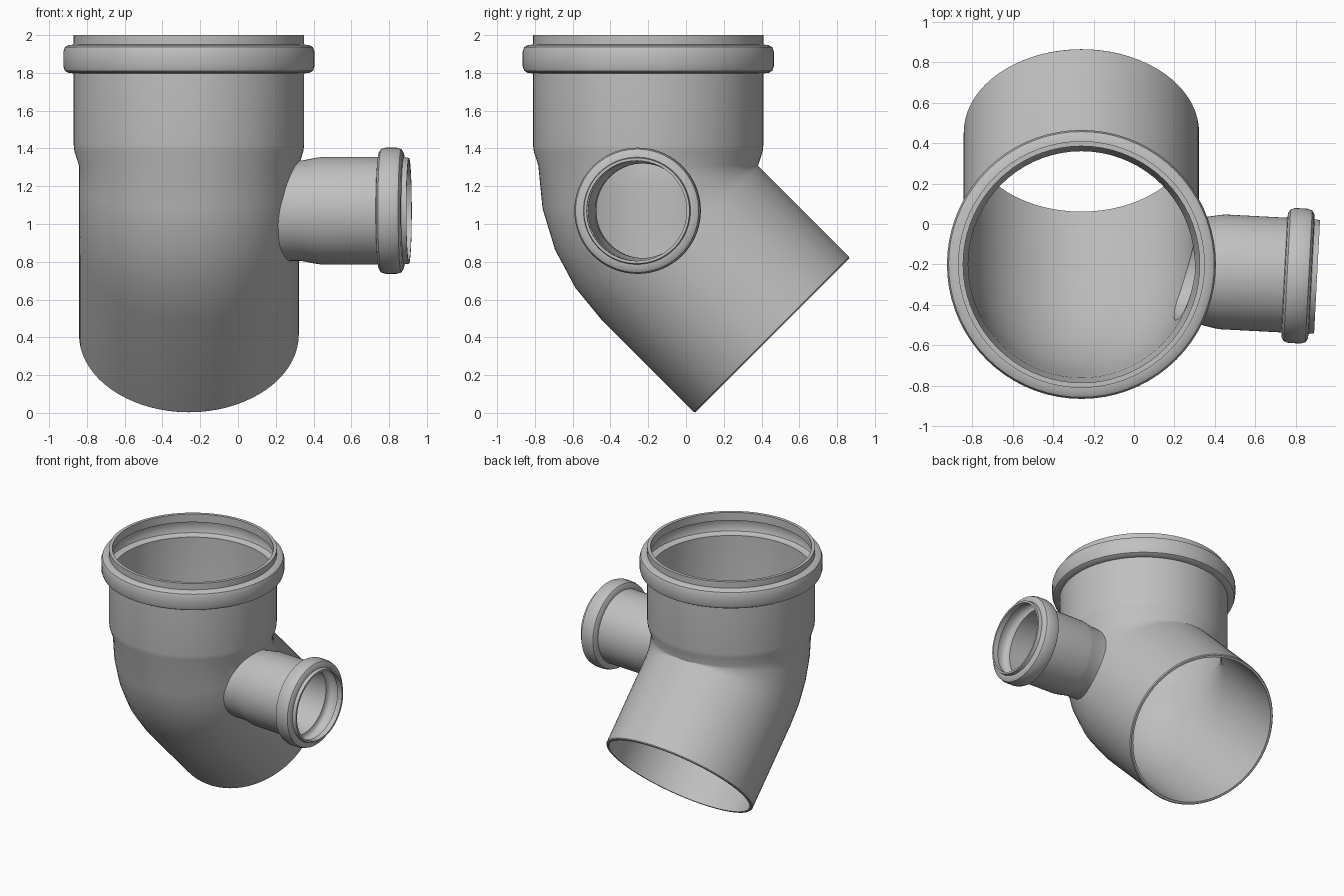
import bpy, bmesh
from math import radians, sin, cos, tau
from mathutils import Matrix, Vector

SIDES = 72
X, Y = -0.26, -0.20            # axis of the upright socket
BEND_R, BEND_Z = 0.585, 1.31   # bend radius and height of its pivot

cube = bpy.data.objects.get("Cube")
if cube:
    bpy.data.objects.remove(cube, do_unlink=True)

grey = bpy.data.materials.new("grey_plastic")
grey.use_nodes = True
colour = (0.53, 0.53, 0.53, 1)
grey.diffuse_color = colour
grey.node_tree.nodes["Principled BSDF"].inputs["Base Color"].default_value = colour


def loft(name, rings):
    """Closed solid through circles given as (matrix, radius)."""
    bm = bmesh.new()
    loops = []
    for m, r in rings:
        loops.append([bm.verts.new(m @ Vector((r * cos(tau * i / SIDES), r * sin(tau * i / SIDES), 0)))
                      for i in range(SIDES)])
    for a, b in zip(loops, loops[1:]):
        for i in range(SIDES):
            j = (i + 1) % SIDES
            bm.faces.new((a[i], a[j], b[j], b[i]))
    bm.faces.new(loops[0])
    bm.faces.new(loops[-1])
    bmesh.ops.recalc_face_normals(bm, faces=bm.faces)
    me = bpy.data.meshes.new(name)
    bm.to_mesh(me)
    bm.free()
    me.materials.append(grey)
    ob = bpy.data.objects.new(name, me)
    bpy.context.collection.objects.link(ob)
    return ob


def bead(r, low, high, out):
    """Rounded collar profile from its high end to its low end."""
    e = 0.003
    return [(r, high), (r + out * .5, high - e), (r + out * .85, high - .014), (r + out, high - .038),
            (r + out, low + .038), (r + out * .85, low + .014), (r + out * .5, low + e), (r, low)]


def body_rings(profile, r, extra):
    """Upright socket profile, then the bend, then the slanted outlet."""
    rings = [(Matrix.Translation((X, Y, z)), pr) for pr, z in profile]
    pivot = Matrix.Translation((X, Y + BEND_R, BEND_Z))
    arm = Matrix.Translation((0, -BEND_R, 0))
    for k in range(5):
        m = pivot @ Matrix.Rotation(radians(45 * k / 4), 4, 'X') @ arm
        rings.append((m, r))
    if not extra:
        rings.append((m @ Matrix.Translation((0, 0, -0.68)), r))
        r -= 0.006
    rings.append((m @ Matrix.Translation((0, 0, -0.687 - extra)), r))
    return rings


def branch_rings(profile):
    frame = (Matrix.Translation((X, Y, 1.07)) @ Matrix.Rotation(radians(-3), 4, 'Z')
             @ Matrix.Rotation(radians(90), 4, 'Y'))
    return [(frame @ Matrix.Translation((0, 0, s)), r) for r, s in profile]


def cut(ob, cutter):
    mod = ob.modifiers.new("cut", 'BOOLEAN')
    mod.operation = 'DIFFERENCE'
    mod.solver = 'EXACT'
    mod.object = cutter
    bpy.ops.object.select_all(action='DESELECT')
    ob.select_set(True)
    bpy.context.view_layer.objects.active = ob
    bpy.ops.object.modifier_apply(modifier=mod.name)


# Main pipe: socket with collar, taper, bend and outlet
main_profile = [(0.61, 2.0)] + bead(0.61, 1.797, 1.95, 0.055) + [(0.61, 1.42), (0.606, 1.385)]
main_pipe = loft("main_pipe", body_rings(main_profile, 0.582, 0))
main_solid = loft("main_solid", body_rings(main_profile, 0.582, 0))

# Hollow of the main pipe, with the seal groove inside the collar
bore_profile = ([(0.585, 2.1)] + bead(0.585, 1.815, 1.935, 0.055)
                + [(0.585, 1.42), (0.582, 1.385)])
main_bore = loft("main_bore", body_rings(bore_profile, 0.56, 0.2))

# Side branch: socket with collar, narrowing toward the main pipe
side_branch = loft("side_branch", branch_rings(
    [(0.28, 1.167)] + bead(0.284, 1.005, 1.14, 0.05)
    + [(0.284, 0.70), (0.28, 0.67), (0.266, 0.60), (0.266, 0.30)]))
branch_bore = loft("branch_bore", branch_rings(
    [(0.265, 1.3)] + bead(0.265, 1.02, 1.125, 0.045)
    + [(0.265, 0.70), (0.262, 0.67), (0.25, 0.60), (0.25, 0.30)]))

# Hollow both parts and fit the branch to the main wall
cut(main_pipe, main_bore)
cut(main_pipe, branch_bore)
cut(side_branch, branch_bore)
cut(side_branch, main_solid)

for helper in (main_solid, main_bore, branch_bore):
    helper.hide_render = True
    bpy.data.objects.remove(helper, do_unlink=True)

# Smooth walls with crisp rims
bpy.ops.object.select_all(action='DESELECT')
for ob in (main_pipe, side_branch):
    ob.select_set(True)
bpy.context.view_layer.objects.active = main_pipe
bpy.ops.object.shade_smooth_by_angle(angle=radians(40))
